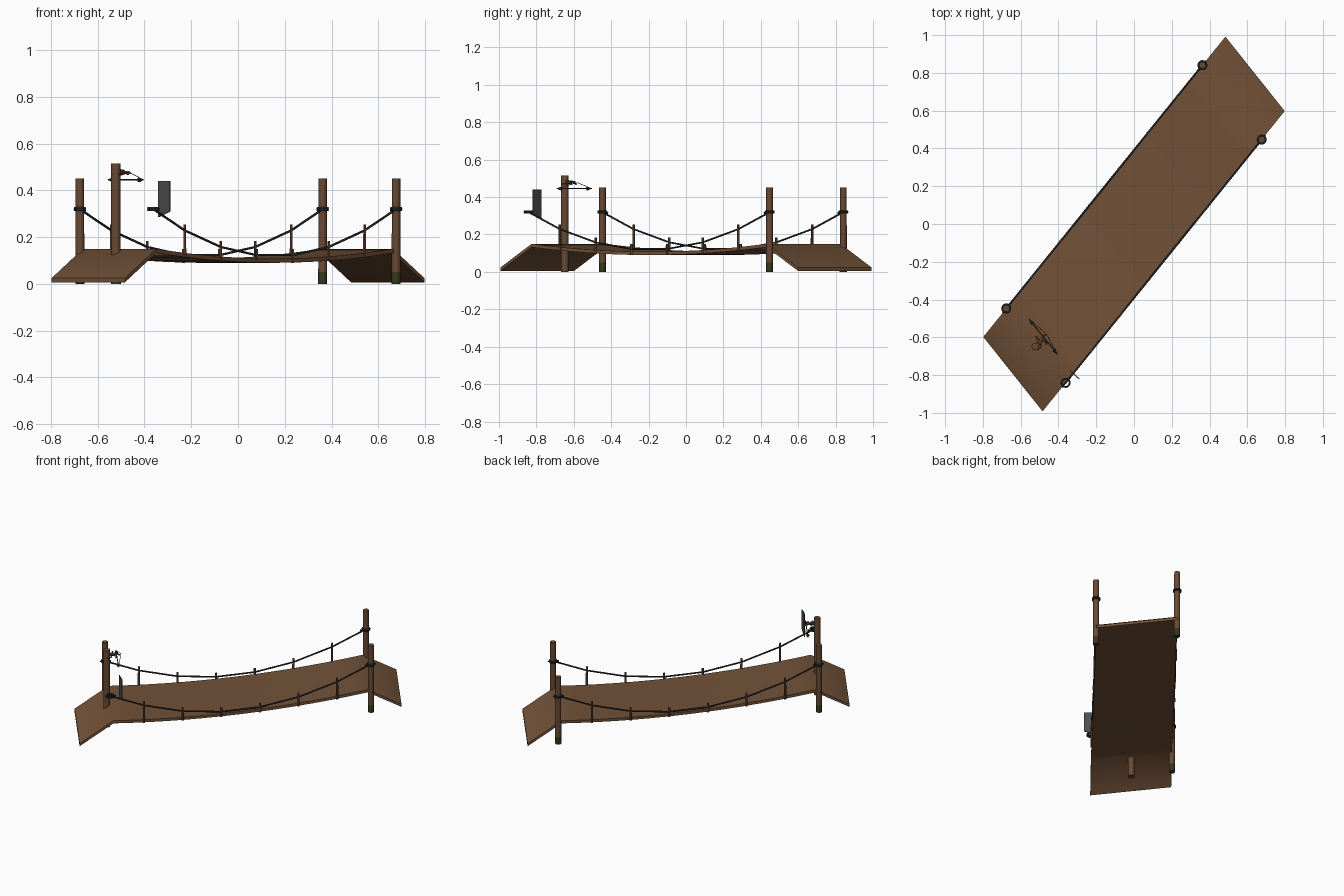
import bpy, bmesh, math
from mathutils import Vector

if "Cube" in bpy.data.objects:
    bpy.data.objects.remove(bpy.data.objects["Cube"], do_unlink=True)


def material(name, rgb):
    m = bpy.data.materials.new(name)
    m.use_nodes = True
    m.diffuse_color = (*rgb, 1)
    m.node_tree.nodes["Principled BSDF"].inputs["Base Color"].default_value = (*rgb, 1)
    return m


deck_wood = material("deck wood", (0.17, 0.085, 0.04))
post_wood = material("post wood", (0.14, 0.068, 0.034))
rope_dark = material("dark rope", (0.022, 0.027, 0.03))
plate_grey = material("grey plate", (0.075, 0.075, 0.078))
moss = material("moss", (0.035, 0.04, 0.012))


def place(a, b, z=0.0):
    """Skewed bridge frame: a runs along the walkway, b across it."""
    return Vector((0.641 * a - 0.157 * b, 0.795 * a + 0.197 * b, z))


def deck_height(a):
    if abs(a) > 0.79:
        return 0.15 - 0.126 * (abs(a) - 0.79) / 0.21
    return 0.108 + 0.042 * (a / 0.79) ** 2


def rope_height(a):
    return 0.118 + 0.307 * a * a


def finish(name, bm, mats, angle=35):
    bmesh.ops.recalc_face_normals(bm, faces=bm.faces)
    mesh = bpy.data.meshes.new(name)
    bm.to_mesh(mesh)
    bm.free()
    ob = bpy.data.objects.new(name, mesh)
    bpy.context.collection.objects.link(ob)
    for m in mats:
        mesh.materials.append(m)
    bpy.ops.object.select_all(action='DESELECT')
    ob.select_set(True)
    bpy.context.view_layer.objects.active = ob
    bpy.ops.object.shade_smooth_by_angle(angle=math.radians(angle))
    return ob


def rod(name, p, q, r1, r2, mat, sides=8):
    p, q = Vector(p), Vector(q)
    bm = bmesh.new()
    bmesh.ops.create_cone(bm, cap_ends=True, segments=sides, radius1=r1,
                          radius2=r2, depth=(q - p).length)
    turn = Vector((0, 0, 1)).rotation_difference(q - p).to_matrix()
    for v in bm.verts:
        v.co = turn @ v.co + (p + q) / 2
    return finish(name, bm, [mat])


def rope(name, points, radius, mat, closed=False):
    curve = bpy.data.curves.new(name, 'CURVE')
    curve.dimensions = '3D'
    curve.bevel_depth = radius
    curve.bevel_resolution = 1
    curve.use_fill_caps = True
    spline = curve.splines.new('POLY')
    spline.points.add(len(points) - 1)
    for sp, p in zip(spline.points, points):
        sp.co = (*p, 1)
    spline.use_cyclic_u = closed
    curve.materials.append(mat)
    ob = bpy.data.objects.new(name, curve)
    bpy.context.collection.objects.link(ob)


def ring(name, centre, radius, thick, mat):
    pts = [centre + Vector((math.cos(t), math.sin(t), 0)) * radius
           for t in (math.tau * i / 12 for i in range(12))]
    rope(name, pts, thick, mat, True)


# Sagging walkway with a ramp at each end
bm = bmesh.new()
stations = [-1] + [0.79 * i / 7 for i in range(-7, 8)] + [1]
rows = []
for a in stations:
    z = deck_height(a)
    rows.append([bm.verts.new(place(a, b, z - drop))
                 for b, drop in ((-1, 0), (1, 0), (1, 0.018), (-1, 0.018))])
for r, s in zip(rows, rows[1:]):
    for i in range(4):
        j = (i + 1) % 4
        bm.faces.new((r[i], r[j], s[j], s[i]))
bm.faces.new(rows[0])
bm.faces.new(rows[-1])
finish("walkway", bm, [deck_wood], 40)


# Main posts with mossy feet
def main_post(name, a, b):
    base = place(a, b)
    rod(name + "_post", base + Vector((0, 0, 0.05)), base + Vector((0, 0, 0.45)),
        0.019, 0.018, post_wood, 12)
    rod(name + "_moss_foot", base, base + Vector((0, 0, 0.05)), 0.019, 0.019, moss, 12)


main_post("front_right", -0.81, 1)
main_post("back_right", 0.81, 1)
main_post("back_left", 0.81, -1)

# Handrail ropes, their wrappings and small supports
for side, b in (("right", 1), ("left", -1)):
    knots = [-0.81, -0.6, -0.36, -0.12, 0.12, 0.36, 0.6, 0.81]
    rope(side + "_handrail", [place(a, b, rope_height(a)) for a in knots],
         0.005, rope_dark)
    for a in knots[1:-1]:
        rod(side + "_rail_support", place(a, b, deck_height(a) - 0.02),
            place(a, b, rope_height(a) + 0.026), 0.0075, 0.0065, post_wood, 6)
    for end in (-0.81, 0.81):
        for lift in (-0.004, 0.004):
            ring(side + "_rope_wrap", place(end, b, 0.32 + lift), 0.022, 0.005, rope_dark)
        knot = place(end - math.copysign(0.035, end), b, 0.315)
        rod(side + "_rope_tail", place(end + math.copysign(0.03, end), b, 0.32),
            knot, 0.004, 0.006, rope_dark, 6)

# Loose hanging plate beside the front left rope
bm = bmesh.new()
inner, outer = Vector((-0.34, -0.775, 0)), Vector((-0.29, -0.82, 0))
up = Vector((0, 0, 1))
side_off = Vector((0.002, 0.002, 0))
front = [bm.verts.new(p - side_off) for p in
         (inner + up * 0.285, outer + up * 0.31, outer + up * 0.44, inner + up * 0.44)]
back = [bm.verts.new(v.co + side_off * 2) for v in front]
bm.faces.new(front)
bm.faces.new(back)
for i in range(4):
    j = (i + 1) % 4
    bm.faces.new((front[i], front[j], back[j], back[i]))
finish("hanging_plate", bm, [plate_grey], 20)

# Central marker post
base = place(-0.815, 0)
rod("marker_post", base, base + up * 0.515, 0.021, 0.02, post_wood, 12)

# Double-headed pointer on the marker
tip_a, tip_b = Vector((-0.555, -0.505, 0.445)), Vector((-0.405, -0.69, 0.445))
rod("pointer_shaft", tip_a, tip_b, 0.003, 0.003, rope_dark, 6)
along = (tip_b - tip_a).normalized()
for tip, way in ((tip_a, along), (tip_b, -along)):
    rod("pointer_head", tip + way * 0.03, tip, 0.011, 0.001, rope_dark, 6)

# Twisted twig bundle with thin strings down to the pointer
heart = Vector((-0.49, -0.615, 0.477))
for i in range(4):
    t = math.tau * i / 4 + 0.9
    out = Vector((math.cos(t), math.sin(t), 0.25 * math.cos(3 * t)))
    bend = Vector((-math.sin(t), math.cos(t), 0.5))
    rope("twig", [heart - out * 0.008, heart + out * 0.02 + bend * 0.008,
                  heart + out * 0.036], 0.005, post_wood)
rod("twig_stem", base + up * 0.485, heart, 0.009, 0.011, post_wood, 8)
ring("twig_loop", heart + Vector((-0.02, -0.03, -0.008)), 0.018, 0.003, post_wood)
hook = heart + Vector((0.025, 0.035, 0))
for tip in (tip_a, tip_b):
    rope("pointer_string", [hook, tip], 0.0015, rope_dark)
